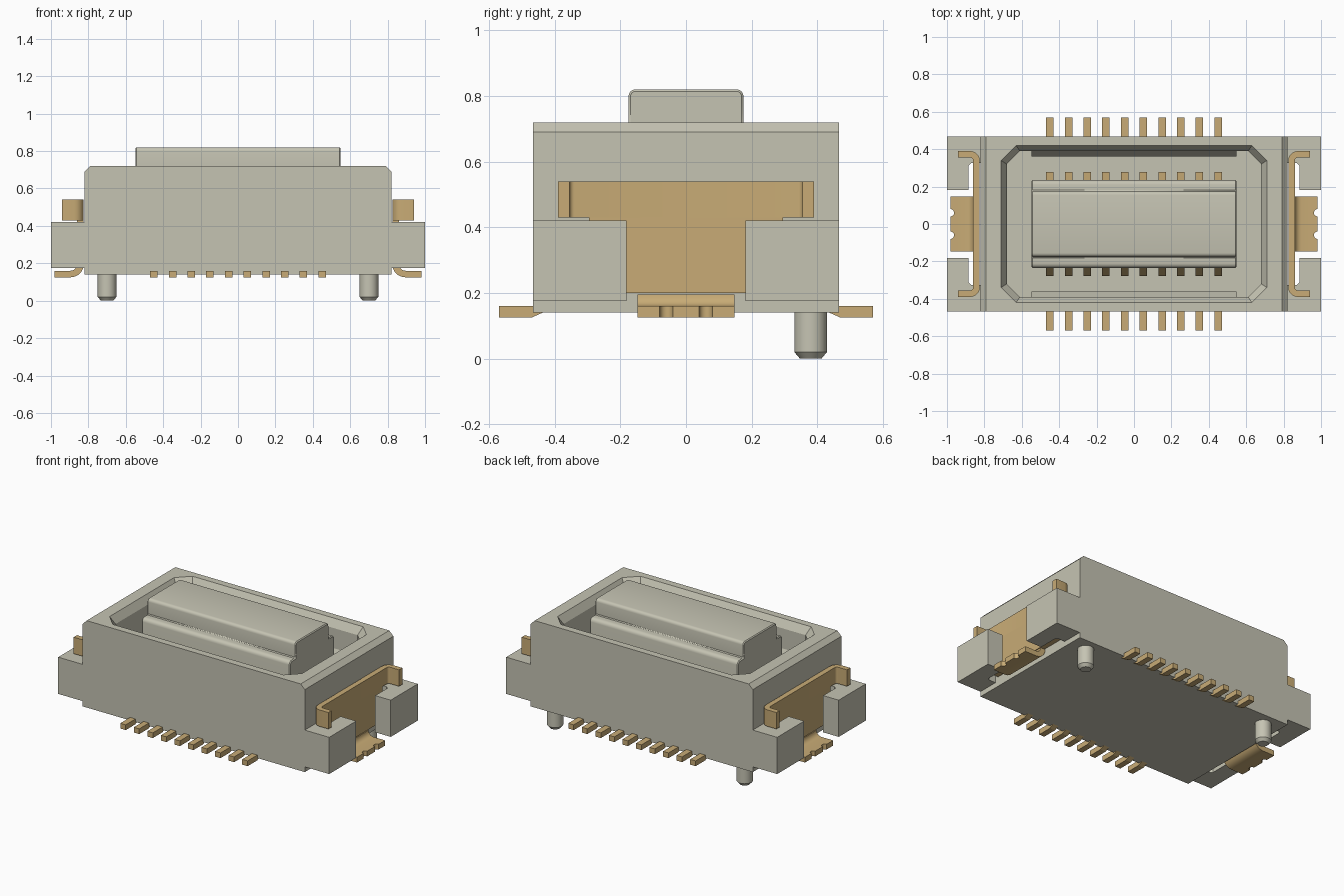
import bpy, bmesh, math

cube = bpy.data.objects.get("Cube")
if cube:
    bpy.data.objects.remove(cube, do_unlink=True)


def material(name, rgb):
    m = bpy.data.materials.new(name)
    m.use_nodes = True
    m.diffuse_color = (*rgb, 1)
    bsdf = m.node_tree.nodes["Principled BSDF"]
    bsdf.inputs["Base Color"].default_value = (*rgb, 1)
    bsdf.inputs["Roughness"].default_value = 0.6
    return m


PLASTIC = material("warm grey plastic", (0.56, 0.55, 0.45))
GOLD = material("gold contact metal", (0.58, 0.41, 0.18))


def loft(name, rings, mat, smooth=False):
    """Closed solid through rings of equal point count."""
    bm = bmesh.new()
    loops = [[bm.verts.new(p) for p in ring] for ring in rings]
    n = len(loops[0])
    for a, b in zip(loops, loops[1:]):
        for i in range(n):
            j = (i + 1) % n
            bm.faces.new((a[i], a[j], b[j], b[i]))
    bm.faces.new(loops[0])
    bm.faces.new(loops[-1])
    bmesh.ops.recalc_face_normals(bm, faces=bm.faces)
    me = bpy.data.meshes.new(name)
    bm.to_mesh(me)
    bm.free()
    me.materials.append(mat)
    ob = bpy.data.objects.new(name, me)
    bpy.context.collection.objects.link(ob)
    if smooth:
        bpy.ops.object.select_all(action='DESELECT')
        ob.select_set(True)
        bpy.context.view_layer.objects.active = ob
        bpy.ops.object.shade_smooth_by_angle(angle=math.radians(30))
    return ob


def prism(name, pts, axis, lo, hi, mat, smooth=False):
    """Profile extruded along an axis; points are the other two axes in order."""
    place = {"x": lambda p, t: (t, p[0], p[1]),
             "y": lambda p, t: (p[0], t, p[1]),
             "z": lambda p, t: (p[0], p[1], t)}[axis]
    return loft(name, [[place(p, t) for p in pts] for t in (lo, hi)], mat, smooth)


def arc(cx, cy, r, a0, a1, steps=5):
    return [(cx + r * math.cos(math.radians(a0 + (a1 - a0) * i / steps)),
             cy + r * math.sin(math.radians(a0 + (a1 - a0) * i / steps)))
            for i in range(steps + 1)]


def flip(pts, s):
    return [(s * a, b) for a, b in pts]


def octagon(hx, hy, c, z):
    return [(hx, hy - c, z), (hx - c, hy, z), (c - hx, hy, z), (-hx, hy - c, z),
            (-hx, c - hy, z), (c - hx, -hy, z), (hx - c, -hy, z), (hx, c - hy, z)]


# Housing with chamfered ends and a bevelled octagonal well
FLOOR = 0.25
housing = prism("housing", [(-0.82, 0.14), (0.82, 0.14), (0.82, 0.69), (0.79, 0.72),
                            (-0.79, 0.72), (-0.82, 0.69)], "y", -0.467, 0.467, PLASTIC)
well = loft("well_cutter", [octagon(0.68, 0.39, 0.07, FLOOR), octagon(0.68, 0.39, 0.07, 0.67),
                            octagon(0.71, 0.42, 0.08, 0.72), octagon(0.71, 0.42, 0.08, 0.8)],
            PLASTIC)
well.hide_render = True
cut = housing.modifiers.new("well", 'BOOLEAN')
cut.object = well
cut.operation = 'DIFFERENCE'
cut.solver = 'EXACT'
bpy.ops.object.select_all(action='DESELECT')
housing.select_set(True)
bpy.context.view_layer.objects.active = housing
bpy.ops.object.modifier_apply(modifier="well")
bpy.data.objects.remove(well, do_unlink=True)

# Stepped tongue with rounded long edges
half = ([(0.235, FLOOR - 0.02)] + arc(0.21, 0.69, 0.025, 0, 90, 4)
        + [(0.175, 0.715)] + arc(0.155, 0.8, 0.02, 0, 90, 4))
tongue = prism("tongue", half + flip(half, -1)[::-1], "x", -0.548, 0.548, PLASTIC, True)
bevel = tongue.modifiers.new("end_bevel", 'BEVEL')
bevel.width = 0.006
bevel.segments = 1
bevel.angle_limit = math.radians(50)

# Long side details: inner wall ribs, contacts and solder leads
for s, side in ((-1, "front"), (1, "back")):
    prism(side + "_wall_rib", flip([(0.40, FLOOR - 0.02), (0.362, FLOOR - 0.02),
                                    (0.362, 0.48), (0.392, 0.54), (0.40, 0.54)], s),
          "x", -0.547, 0.547, PLASTIC)
    for i in range(10):
        x = -0.45 + 0.1 * i
        prism(f"{side}_contact_{i + 1}", flip([(0.22, FLOOR - 0.02), (0.278, FLOOR - 0.02),
                                               (0.278, 0.48), (0.235, 0.56), (0.22, 0.56)], s),
              "x", x - 0.02, x + 0.02, GOLD)
        prism(f"{side}_lead_{i + 1}", flip([(0.57, 0.125), (0.57, 0.16), (0.42, 0.16),
                                            (0.43, 0.143), (0.47, 0.125)], s),
              "x", x - 0.02, x + 0.02, GOLD)

# End details: ears, metal hold-down clip and locating peg
for s, side in ((-1, "right"), (1, "left")):
    for t, end in ((-1, "front"), (1, "back")):
        ear = [(0.81, 0.467), (1.0, 0.467), (1.0, 0.182), (0.885, 0.182),
               (0.885, 0.31), (0.87, 0.325), (0.81, 0.325)]
        prism(f"{side}_{end}_ear", [(s * x, t * y) for x, y in ear], "z", 0.175, 0.42, PLASTIC)

    # Clip band with both wings bent outwards
    outer = [(0.94, 0.39)] + arc(0.875, 0.34, 0.05, 90, 180)
    inner = arc(0.875, 0.34, 0.015, 180, 90) + [(0.94, 0.355)]
    mirror_y = lambda pts: [(x, -y) for x, y in reversed(pts)]
    band = outer + mirror_y(outer) + mirror_y(inner) + inner
    prism(side + "_clip_band", flip(band, s), "z", 0.43, 0.54, GOLD, True)
    prism(side + "_clip_plate", flip([(0.825, -0.295), (0.86, -0.295), (0.86, 0.295),
                                      (0.825, 0.295)], s), "z", 0.2, 0.43, GOLD)

    # Clip foot: bend, then a toe with two round notches
    bend = arc(0.895, 0.195, 0.07, 180, 270) + [(0.94, 0.125), (0.94, 0.16)] \
        + arc(0.895, 0.195, 0.035, 270, 180)
    prism(side + "_clip_foot", flip(bend, s), "y", -0.148, 0.148, GOLD, True)
    toe = ([(0.94, -0.148), (0.982, -0.148)] + arc(0.982, -0.06, 0.02, 270, 90, 8)
           + arc(0.982, 0.06, 0.02, 270, 90, 8) + [(0.982, 0.148), (0.94, 0.148)])
    prism(side + "_clip_toe", flip(toe, s), "z", 0.125, 0.16, GOLD, True)

    # Peg with chamfered tip
    rings = [[(s * 0.7 + x, 0.38 + y, z) for x, y in arc(0, 0, r, 0, 360, 32)[:-1]]
             for r, z in ((0.033, 0.0), (0.05, 0.02), (0.05, 0.16))]
    loft(side + "_peg", rings, PLASTIC, True)
